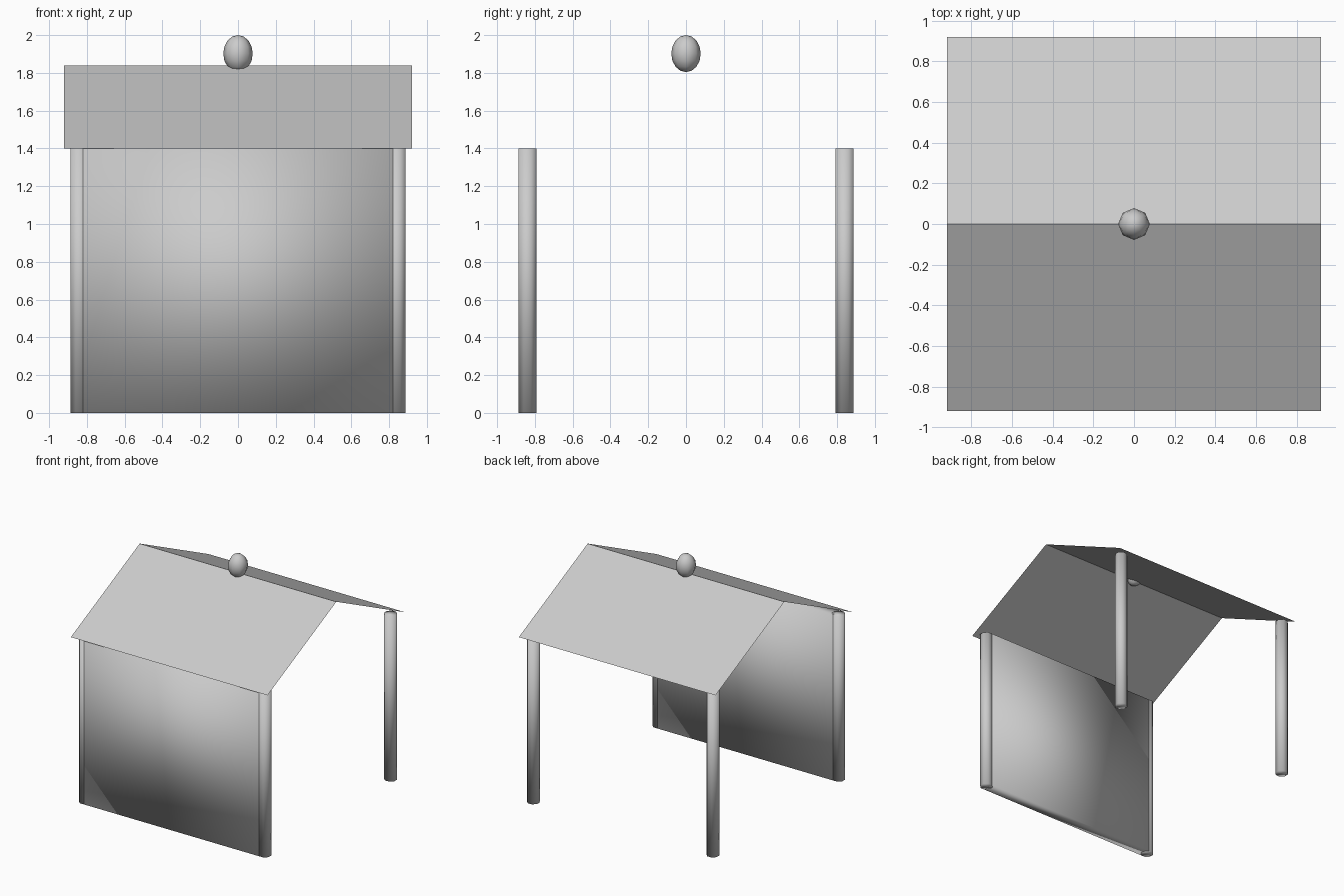
import bpy
import bmesh
import math
from mathutils import Matrix

old = bpy.data.objects.get("Cube")
if old:
    bpy.data.objects.remove(old, do_unlink=True)

grey = bpy.data.materials.new("light grey")
grey.use_nodes = True
color = (0.6, 0.6, 0.6, 1)
grey.diffuse_color = color
grey.node_tree.nodes["Principled BSDF"].inputs["Base Color"].default_value = color

HALF_ROOF, EAVE, RIDGE = 0.92, 1.4, 1.84
POST_AT, POST_HALF = 0.84, 0.048


def add_part(name, bm, smooth):
    mesh = bpy.data.meshes.new(name)
    bm.to_mesh(mesh)
    bm.free()
    for poly in mesh.polygons:
        poly.use_smooth = smooth
    mesh.materials.append(grey)
    obj = bpy.data.objects.new(name, mesh)
    bpy.context.collection.objects.link(obj)
    return obj


# Four eight-sided corner posts, flats facing the axes
post_radius = POST_HALF / math.cos(math.pi / 8)
for y_name, y in (("front", -POST_AT), ("back", POST_AT)):
    for x_name, x in (("right", -POST_AT), ("left", POST_AT)):
        bm = bmesh.new()
        turn = Matrix.Rotation(math.pi / 8, 4, "Z")
        bmesh.ops.create_cone(bm, cap_ends=True, segments=8, radius1=post_radius,
                              radius2=post_radius, depth=EAVE,
                              matrix=Matrix.Translation((x, y, EAVE / 2)) @ turn)
        add_part(f"{y_name}_{x_name}_post", bm, True)

# Front wall, as thick as the posts it joins
bm = bmesh.new()
wall_size = Matrix.Diagonal((1.64, 2 * POST_HALF, EAVE, 1))
bmesh.ops.create_cube(bm, size=1,
                      matrix=Matrix.Translation((0, -POST_AT, EAVE / 2)) @ wall_size)
add_part("front_wall", bm, True)

# Gable roof: two thin sloping sheets meeting at the ridge
bm = bmesh.new()
profile = [(-HALF_ROOF, EAVE), (0, RIDGE), (HALF_ROOF, EAVE)]
rows = [[bm.verts.new((x, y, z)) for x in (-HALF_ROOF, HALF_ROOF)] for y, z in profile]
for a, b in zip(rows, rows[1:]):
    bm.faces.new((a[0], a[1], b[1], b[0]))
add_part("roof", bm, False)

# Egg-shaped finial on the ridge
bm = bmesh.new()
bmesh.ops.create_uvsphere(bm, u_segments=8, v_segments=8, radius=1,
                          matrix=Matrix.Translation((0, 0, 1.902))
                          @ Matrix.Diagonal((0.078, 0.078, 0.098, 1)))
add_part("roof_finial", bm, True)
